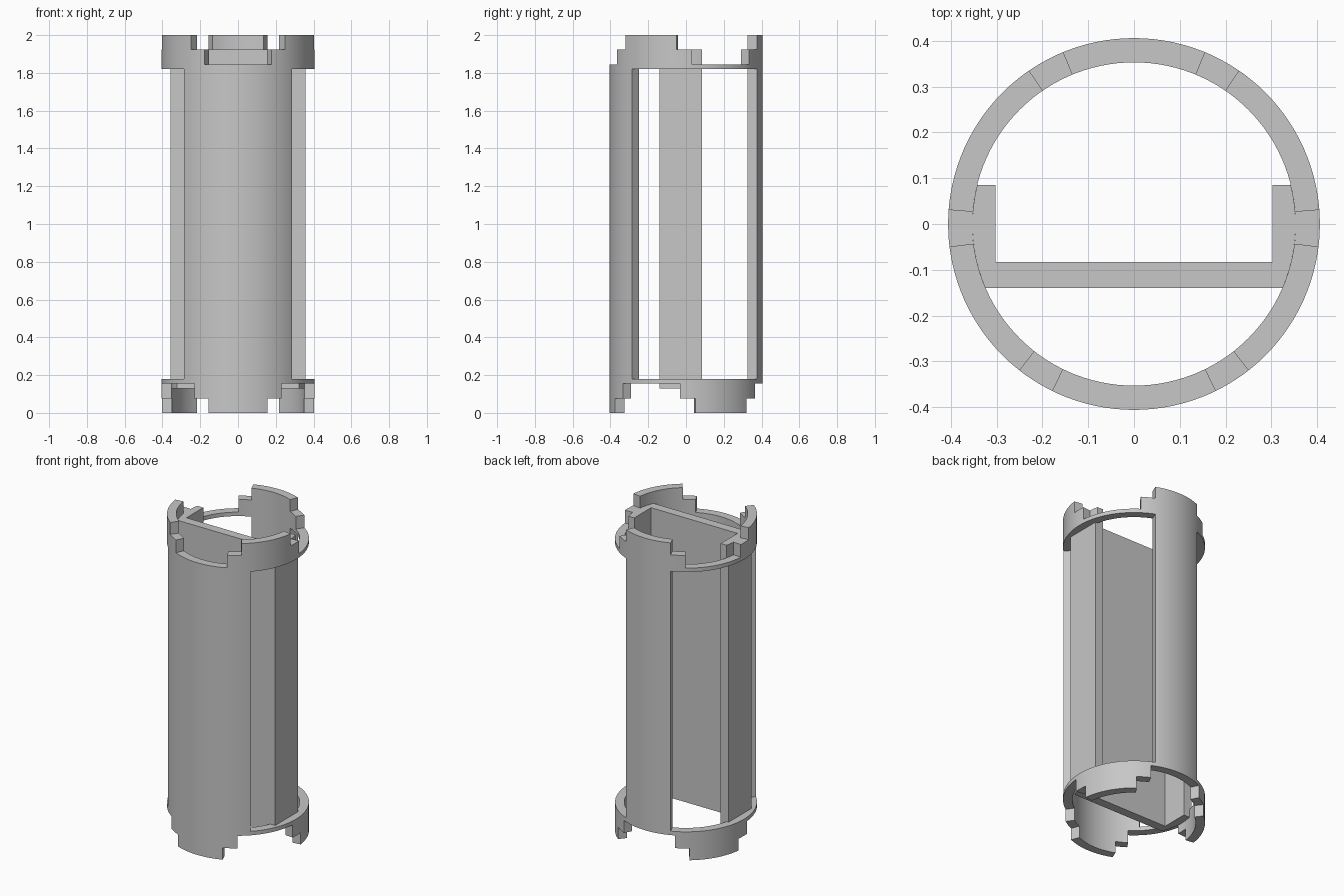
import bpy
import bmesh
import math

cube = bpy.data.objects.get("Cube")
if cube:
    bpy.data.objects.remove(cube, do_unlink=True)

R_OUT, R_IN, HEIGHT = 0.406, 0.353, 2.0
STEP, LIP, BAND = 0.075, 0.155, 0.18

gray = bpy.data.materials.new("plain_gray")
gray.use_nodes = True
color = (0.57, 0.57, 0.57, 1)
gray.diffuse_color = color
gray.node_tree.nodes["Principled BSDF"].inputs["Base Color"].default_value = color


def finish(bm, name):
    bmesh.ops.remove_doubles(bm, verts=bm.verts, dist=1e-5)
    bmesh.ops.recalc_face_normals(bm, faces=bm.faces)
    mesh = bpy.data.meshes.new(name)
    bm.to_mesh(mesh)
    bm.free()
    mesh.materials.append(gray)
    for p in mesh.polygons:
        p.use_smooth = True
    mesh.set_sharp_from_angle(angle=math.radians(30))
    obj = bpy.data.objects.new(name, mesh)
    bpy.context.collection.objects.link(obj)


# Castellated end profile: depth of the cut at an angle from the tall tooth's centre
def cut_depth(angle):
    for limit, depth in ((22.5, 0), (34.5, STEP), (85.5, LIP),
                         (97, STEP), (142, 0), (154, STEP)):
        if angle < limit:
            return depth
    return LIP


# Angles run 0 at the front to 180 at the back; the top is the bottom turned over
def is_solid(angle, z):
    a = abs((angle + 180) % 360 - 180)
    if z < BAND:
        return z > cut_depth(a)
    if z > HEIGHT - BAND:
        return HEIGHT - z > cut_depth(180 - a)
    return a < 45 or a > 157.5


# Tubular shell: a grid of curved cells, with faces only on the boundary
half = [22.5, 34.5, 45, 85.5, 97, 142, 154]
half = half + [180 - a for a in half]
angles = sorted(set(half + [360 - a for a in half] + [3.0 * i for i in range(120)]))
levels = [0, STEP, LIP, BAND]
levels = levels + [HEIGHT - z for z in reversed(levels)]
n, m = len(angles), len(levels) - 1
filled = {}
for i in range(n):
    mid = (angles[i] + (angles[i + 1] if i + 1 < n else 360)) / 2
    for k in range(m):
        filled[i, k] = is_solid(mid, (levels[k] + levels[k + 1]) / 2)

bm = bmesh.new()
grid = {}


def corner(i, k, r):
    key = (i % n, k, r)
    if key not in grid:
        t = math.radians(angles[i % n])
        grid[key] = bm.verts.new((r * math.sin(t), -r * math.cos(t), levels[k]))
    return grid[key]


for (i, k), solid in filled.items():
    if not solid:
        continue
    j = i + 1
    for r in (R_IN, R_OUT):
        bm.faces.new([corner(i, k, r), corner(j, k, r), corner(j, k + 1, r), corner(i, k + 1, r)])
    for side, e in ((i - 1, i), (i + 1, j)):
        if not filled[side % n, k]:
            bm.faces.new([corner(e, k, R_IN), corner(e, k, R_OUT),
                          corner(e, k + 1, R_OUT), corner(e, k + 1, R_IN)])
    for level, e in ((k - 1, k), (k + 1, k + 1)):
        if not filled.get((i, level), False):
            bm.faces.new([corner(i, e, R_IN), corner(i, e, R_OUT),
                          corner(j, e, R_OUT), corner(j, e, R_IN)])
finish(bm, "tube_shell")

# Channel-shaped tray inside the tube
FRONT, FLOOR, BACK = -0.14, -0.083, 0.085
WALL_IN, WALL_OUT = 0.302, 0.358


def tray(name, z0, z1, rounded):
    if rounded:
        a0, a1 = math.asin(FRONT / R_IN), math.asin(BACK / R_IN)
        ts = [a0 + (a1 - a0) * i / 10 for i in range(11)]
        side = [(R_IN * math.cos(t), R_IN * math.sin(t)) for t in ts]
    else:
        side = [(WALL_OUT, FRONT), (WALL_OUT, BACK)]
    side += [(WALL_IN, BACK), (WALL_IN, FLOOR)]
    outline = side + [(-x, y) for x, y in reversed(side)]
    bm = bmesh.new()
    face = bm.faces.new([bm.verts.new((x, y, z0)) for x, y in outline])
    ext = bmesh.ops.extrude_face_region(bm, geom=[face], use_keep_orig=True)
    top = [v for v in ext["geom"] if isinstance(v, bmesh.types.BMVert)]
    bmesh.ops.translate(bm, verts=top, vec=(0, 0, z1 - z0))
    finish(bm, name)


inset = BAND - 0.01
tray("tray_body", inset, HEIGHT - inset, False)
tray("tray_bottom_end", 0.13, inset, True)
tray("tray_top_end", HEIGHT - inset, HEIGHT - STEP, True)
